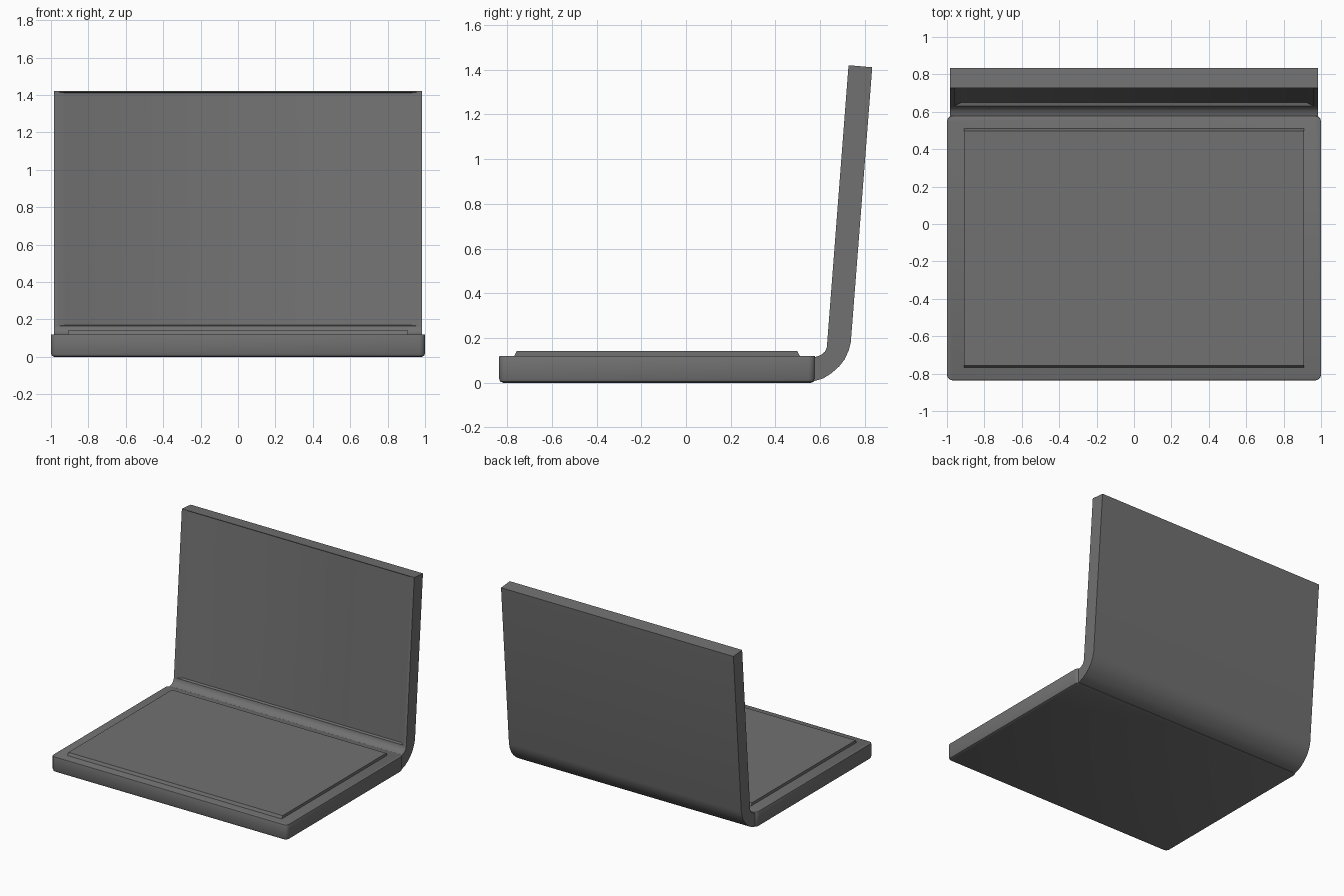
import bpy, bmesh, math

if "Cube" in bpy.data.objects:
    bpy.data.objects.remove(bpy.data.objects["Cube"])

grey = bpy.data.materials.new("dark_grey")
grey.diffuse_color = (0.165, 0.165, 0.165, 1)
grey.use_nodes = True
grey.node_tree.nodes["Principled BSDF"].inputs["Base Color"].default_value = grey.diffuse_color


def finish(bm, name):
    bmesh.ops.recalc_face_normals(bm, faces=bm.faces)
    mesh = bpy.data.meshes.new(name)
    bm.to_mesh(mesh)
    bm.free()
    obj = bpy.data.objects.new(name, mesh)
    bpy.context.collection.objects.link(obj)
    mesh.materials.append(grey)
    bpy.ops.object.select_all(action='DESELECT')
    obj.select_set(True)
    bpy.context.view_layer.objects.active = obj
    bpy.ops.object.shade_smooth_by_angle(angle=math.radians(30))
    return obj


def extrude_profile(points, half):
    """Extrude a closed (y, z) profile along x from -half to half."""
    bm = bmesh.new()
    face = bm.faces.new([bm.verts.new((-half, y, z)) for y, z in points])
    ext = bmesh.ops.extrude_face_region(bm, geom=[face], use_keep_orig=True)
    for v in ext["geom"]:
        if isinstance(v, bmesh.types.BMVert):
            v.co.x = half
    bmesh.ops.recalc_face_normals(bm, faces=bm.faces)
    return bm


# Base slab: rounded vertical corners, chamfered underside, softened top edge
bm = extrude_profile([(-0.836, 0), (0.578, 0), (0.578, 0.12), (-0.836, 0.12)], 1.0)
upright = [e for e in bm.edges if abs(e.verts[0].co.z - e.verts[1].co.z) > 0.1]
bmesh.ops.bevel(bm, geom=upright, offset=0.03, segments=3, profile=0.5, affect='EDGES')
for z, size in ((0, 0.018), (0.12, 0.005)):
    rim = [e for e in bm.edges if all(abs(v.co.z - z) < 1e-4 for v in e.verts)]
    bmesh.ops.bevel(bm, geom=rim, offset=size, segments=2, profile=0.5, affect='EDGES')
finish(bm, "base")

# Raised keyboard panel with sloped front and back edges
finish(extrude_profile([(-0.77, 0.115), (0.512, 0.115), (0.498, 0.141), (-0.757, 0.141)],
                       0.908), "keyboard_panel")

# Lid: leaning slab that curves down into the hinge
front_low, front_top = (0.63, 0.16), (0.727, 1.42)
profile = [(0.57, 0.113), (0.588, 0.118), (0.608, 0.127), (0.622, 0.14), front_low, front_top,
           (0.833, 1.411), (0.737, 0.18), (0.728, 0.145), (0.71, 0.105), (0.685, 0.073),
           (0.65, 0.042), (0.615, 0.02), (0.57, 0.006)]
bm = extrude_profile(profile, 0.985)
bm.normal_update()

# Screen recess on the front of the lid
screen = max((f for f in bm.faces if f.normal.y < -0.9), key=lambda f: f.calc_area())
slope = (front_top[0] - front_low[0]) / (front_top[1] - front_low[1])
for half, low, high, depth in ((0.96, 0.165, 1.415, 0), (0.92, 0.17, 1.41, 0.02)):
    bmesh.ops.inset_individual(bm, faces=[screen], thickness=0.004)
    for v in screen.verts:
        z = low if v.co.z < 0.8 else high
        v.co = (math.copysign(half, v.co.x),
                front_low[0] + (z - front_low[1]) * slope + depth, z)
finish(bm, "lid")
